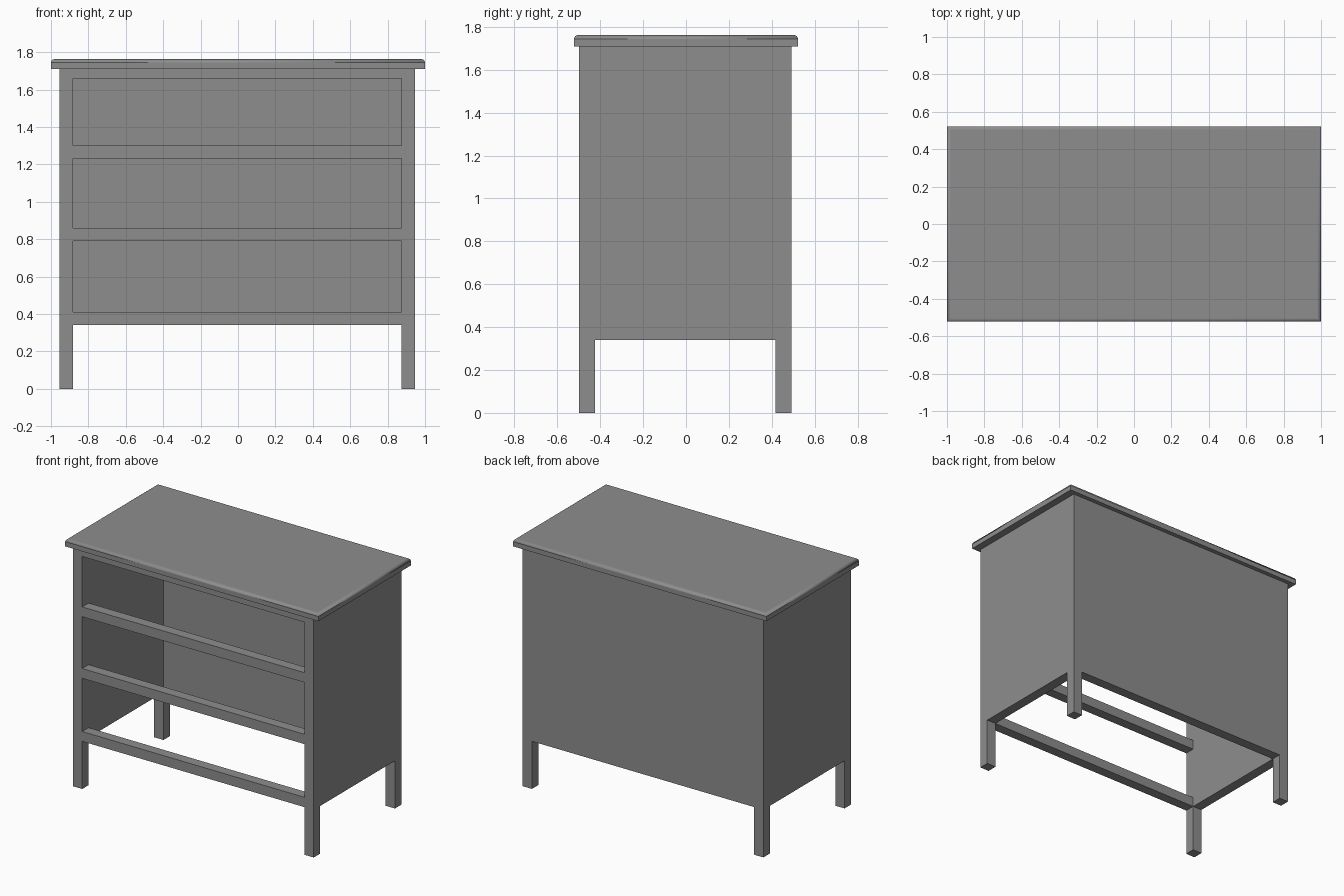
import bpy

if "Cube" in bpy.data.objects:
    bpy.data.objects.remove(bpy.data.objects["Cube"], do_unlink=True)

grey = bpy.data.materials.new("plain grey")
grey.use_nodes = True
grey.diffuse_color = (0.27, 0.27, 0.27, 1)
grey.node_tree.nodes["Principled BSDF"].inputs["Base Color"].default_value = (0.27, 0.27, 0.27, 1)

# Outer limits of the carcass and the shared board thickness
X0, X1 = -0.955, 0.947
Y0, Y1 = -0.498, 0.491
BASE, TOP = 0.34, 1.71
T = 0.073


def box(name, x, y, z):
    """Box spanning the given (low, high) ranges."""
    spans = (x, y, z)
    bpy.ops.mesh.primitive_cube_add(size=1, location=[sum(s) / 2 for s in spans])
    obj = bpy.context.object
    obj.name = name
    obj.scale = [s[1] - s[0] for s in spans]
    bpy.ops.object.transform_apply(location=False, rotation=False, scale=True)
    obj.data.materials.append(grey)
    return obj


# Side walls and the legs below them
for side, x in (("right", (X0, X0 + T)), ("left", (X1 - T, X1))):
    box(side + "_wall", x, (Y0, Y1), (BASE, TOP))
    for end, y in (("front", (Y0, Y0 + T)), ("back", (Y1 - T, Y1))):
        box(f"{end}_{side}_leg", x, y, (0, BASE))

# Back panel
inner = (X0 + T, X1 - T)
box("back_panel", inner, (Y1 - T, Y1), (BASE, TOP))

# Front rails around the three open drawer bays
rails = {"bottom_rail": (BASE, 0.41), "lower_rail": (0.79, 0.86),
         "upper_rail": (1.23, 1.30), "top_rail": (1.66, TOP)}
for name, z in rails.items():
    box(name, inner, (Y0, Y0 + T), z)

# Overhanging top with rounded upper edges
top = box("top_board", (-1, 1), (-0.522, 0.522), (TOP, 1.762))
mesh = top.data
weights = mesh.attributes.new("bevel_weight_edge", "FLOAT", "EDGE")
for edge in mesh.edges:
    if all(mesh.vertices[v].co.z > 0 for v in edge.vertices):
        weights.data[edge.index].value = 1
bevel = top.modifiers.new("rounded_edge", "BEVEL")
bevel.limit_method = "WEIGHT"
bevel.width = 0.018
bevel.segments = 4
bpy.ops.object.shade_smooth_by_angle()
